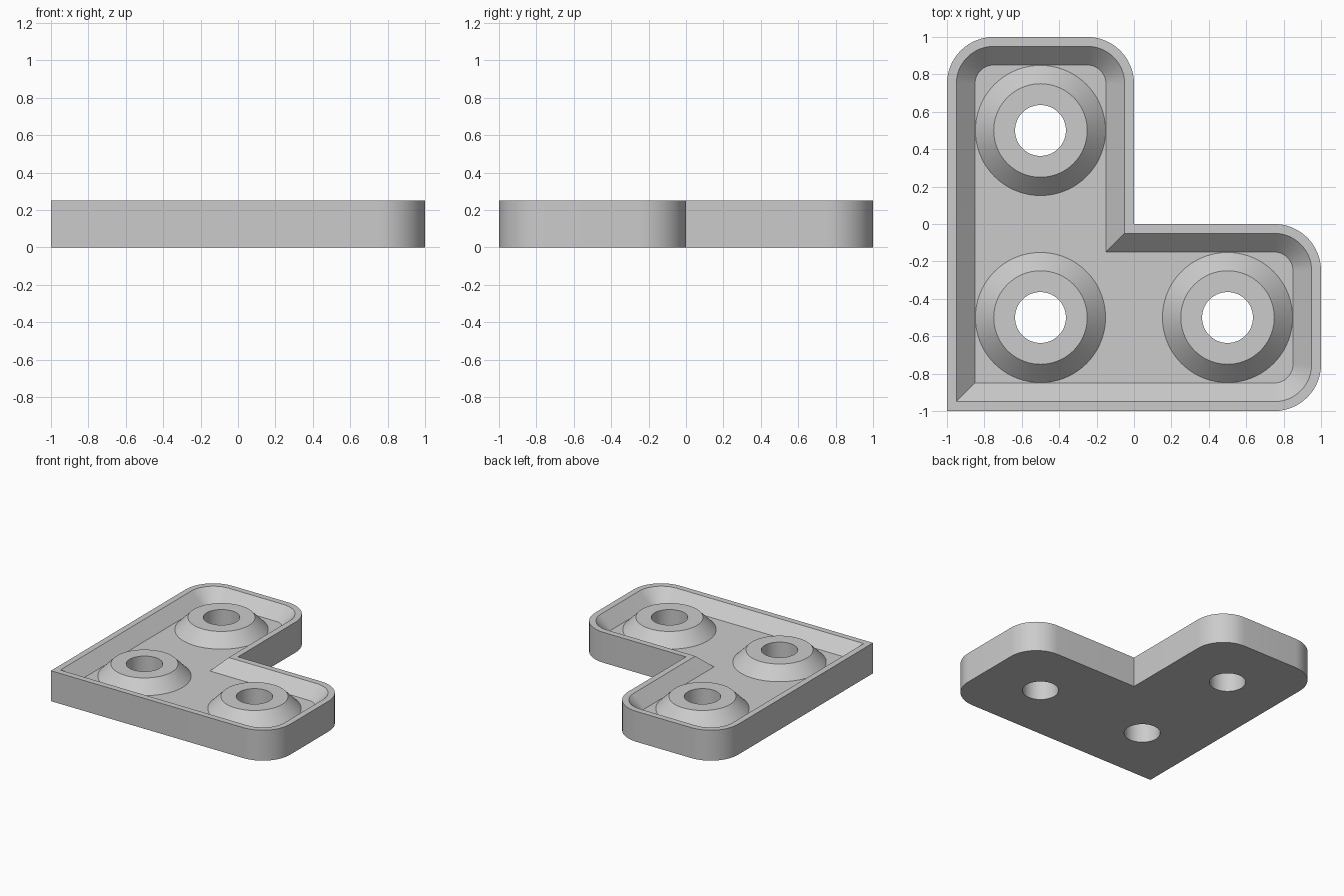
import bpy
import bmesh
from math import cos, sin, pi

if "Cube" in bpy.data.objects:
    bpy.data.objects.remove(bpy.data.objects["Cube"], do_unlink=True)

HEIGHT, FLOOR = 0.25, 0.15
CORNER_RADIUS, ARC_STEPS, CIRCLE_STEPS = 0.25, 16, 72
BOSS_CENTRES = [(-0.5, 0.5), (-0.5, -0.5), (0.5, -0.5)]

# Corner position, outward direction, start of rounding in quarter turns (None = sharp)
CORNERS = [
    (-1, -1, -1, -1, None),
    (1, -1, 1, -1, -1),
    (1, 0, 1, 1, 0),
    (0, 0, 1, 1, None),
    (0, 1, 1, 1, 0),
    (-1, 1, -1, 1, 1),
]

grey = bpy.data.materials.new("light grey")
grey.use_nodes = True
colour = (0.6, 0.6, 0.6, 1)
grey.diffuse_color = colour
grey.node_tree.nodes["Principled BSDF"].inputs["Base Color"].default_value = colour

bm = bmesh.new()


def loop(points, z):
    """Closed ring of edges at one height."""
    verts = [bm.verts.new((x, y, z)) for x, y in points]
    edges = [bm.edges.new((a, b)) for a, b in zip(verts, verts[1:] + verts[:1])]
    return verts, edges


def outline(inset, z):
    """L-shaped outline moved inward by a distance."""
    points = []
    for x, y, sx, sy, quarter in CORNERS:
        if quarter is None:
            points.append((x - sx * inset, y - sy * inset))
            continue
        r = CORNER_RADIUS - inset
        for i in range(ARC_STEPS + 1):
            a = (quarter + i / ARC_STEPS) * pi / 2
            points.append((x - sx * CORNER_RADIUS + r * cos(a),
                           y - sy * CORNER_RADIUS + r * sin(a)))
    return loop(points, z)


def circle(centre, radius, z):
    angles = [2 * pi * i / CIRCLE_STEPS for i in range(CIRCLE_STEPS)]
    return loop([(centre[0] + radius * cos(a), centre[1] + radius * sin(a))
                 for a in angles], z)


def skin(rings):
    """Join successive rings with quads."""
    for (low, _), (high, _) in zip(rings, rings[1:]):
        n = len(low)
        for i in range(n):
            j = (i + 1) % n
            bm.faces.new((low[i], low[j], high[j], high[i]))


# Outer wall, flat rim and sloped pocket wall
wall = [outline(0, 0), outline(0, HEIGHT), outline(0.05, HEIGHT), outline(0.15, FLOOR)]
skin(wall)
bottom_edges, floor_edges = list(wall[0][1]), list(wall[-1][1])

# Conical bosses with through holes
for c in BOSS_CENTRES:
    boss = [circle(c, 0.348, FLOOR), circle(c, 0.25, HEIGHT),
            circle(c, 0.136, HEIGHT), circle(c, 0.136, 0)]
    skin(boss)
    floor_edges += boss[0][1]
    bottom_edges += boss[-1][1]

# Pocket floor and underside, both with openings
for edges in (floor_edges, bottom_edges):
    bmesh.ops.triangle_fill(bm, use_beauty=True, use_dissolve=False, edges=edges)
bmesh.ops.recalc_face_normals(bm, faces=bm.faces)

mesh = bpy.data.meshes.new("corner_bracket")
bm.to_mesh(mesh)
bm.free()
mesh.materials.append(grey)
bracket = bpy.data.objects.new("corner_bracket", mesh)
bpy.context.collection.objects.link(bracket)

# Smooth curves, crisp edges
bpy.ops.object.select_all(action="DESELECT")
bracket.select_set(True)
bpy.context.view_layer.objects.active = bracket
bpy.ops.object.shade_smooth_by_angle(angle=pi / 6)
